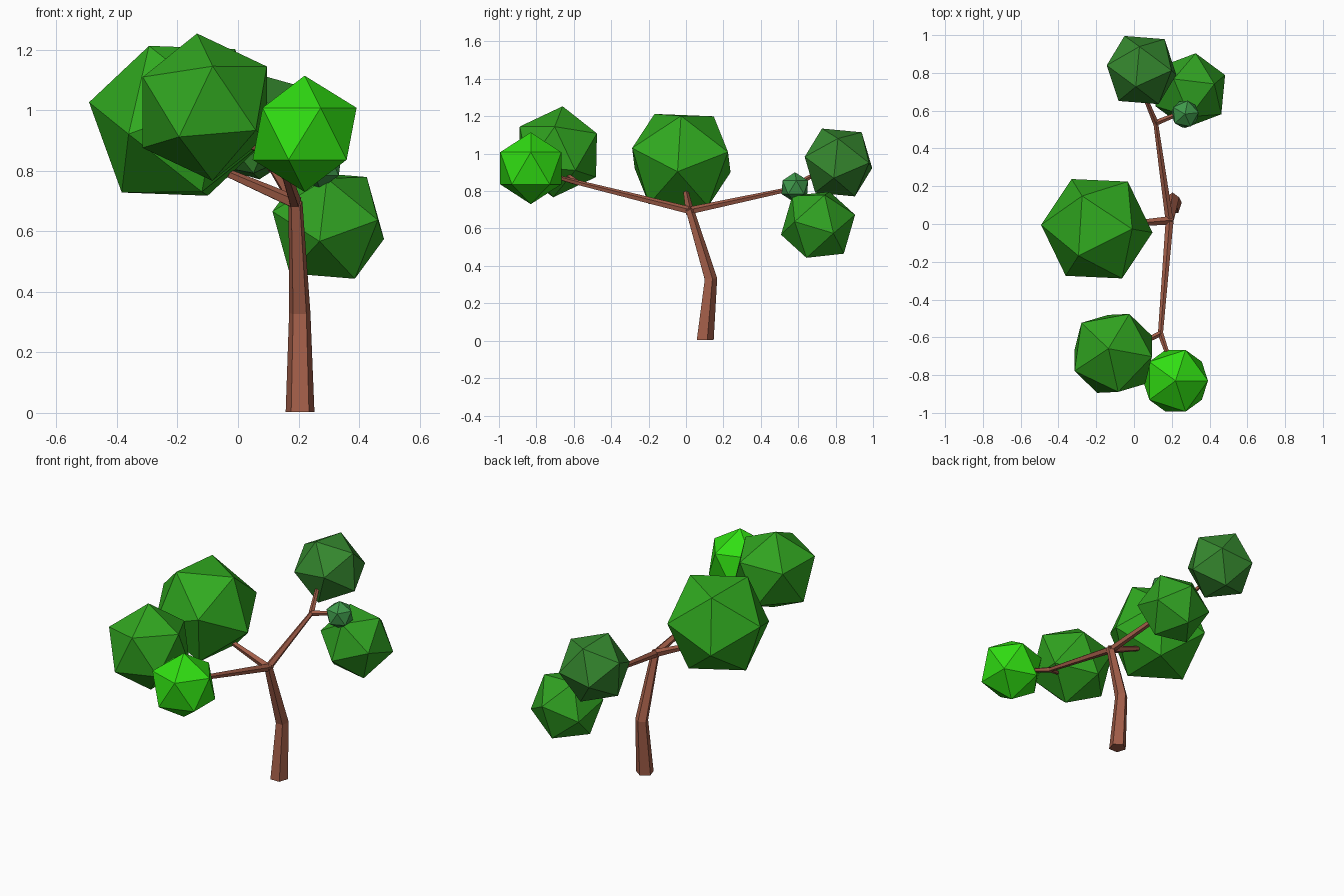
import bpy, bmesh, math
from mathutils import Vector, Matrix

if "Cube" in bpy.data.objects:
    bpy.data.objects.remove(bpy.data.objects["Cube"])


def material(name, rgb):
    m = bpy.data.materials.new(name)
    m.diffuse_color = (*rgb, 1)
    m.use_nodes = True
    m.node_tree.nodes["Principled BSDF"].inputs["Base Color"].default_value = m.diffuse_color
    return m


def finish(bm, name, mat):
    bmesh.ops.recalc_face_normals(bm, faces=bm.faces)
    me = bpy.data.meshes.new(name)
    bm.to_mesh(me)
    bm.free()
    me.materials.append(mat)
    ob = bpy.data.objects.new(name, me)
    bpy.context.collection.objects.link(ob)
    return ob


def limb(name, points, radii, mat, flat_base=False, sides=5):
    """Faceted tapering tube through the given points."""
    pts = [Vector(p) for p in points]
    bm = bmesh.new()
    rings = []
    for i, (p, r) in enumerate(zip(pts, radii)):
        d = (pts[min(i + 1, len(pts) - 1)] - pts[max(i - 1, 0)]).normalized()
        if flat_base and i == 0:
            d = Vector((0, 0, 1))
        ref = Vector((0, 1, 0)) if abs(d.z) > 0.8 else Vector((0, 0, 1))
        u = ref.cross(d).normalized()
        v = d.cross(u)
        ring = []
        for k in range(sides):
            a = math.tau * k / sides + math.pi / 2
            ring.append(bm.verts.new(p + r * (math.cos(a) * u + math.sin(a) * v)))
        rings.append(ring)
    for a, b in zip(rings, rings[1:]):
        for k in range(sides):
            n = (k + 1) % sides
            bm.faces.new((a[k], a[n], b[n], b[k]))
    bm.faces.new(rings[0])
    bm.faces.new(rings[-1])
    return finish(bm, name, mat)


def frame(a, b):
    x = Vector(a).normalized()
    z = x.cross(Vector(b)).normalized()
    return Matrix((x, z.cross(x), z)).transposed()


def leaf_clump(name, centre, radius, corner, next_corner, rgb):
    """Icosahedron turned so two neighbouring corners point as given."""
    bm = bmesh.new()
    bmesh.ops.create_icosphere(bm, subdivisions=1, radius=radius)
    top = max(bm.verts, key=lambda v: v.co.z)
    near = top.link_edges[0].other_vert(top)
    rot = frame(corner, next_corner) @ frame(top.co, near.co).transposed()
    bm.transform(Matrix.Translation(centre) @ rot.to_4x4())
    return finish(bm, name, material(name + "_green", rgb))


bark = material("bark", (0.36, 0.11, 0.065))

# Bent trunk
fork = (0.19, 0.02, 0.695)
limb("trunk", [(0.205, 0.098, 0.003), (0.204, 0.13, 0.33), fork],
     [0.05, 0.037, 0.024], bark, flat_base=True)

# Three main branches
back_fork = (0.115, 0.535, 0.805)
front_fork = (0.14, -0.58, 0.845)
limb("left_branch", [(0.2, 0.02, 0.69), (-0.03, 0.0, 0.79)], [0.024, 0.015], bark)
limb("back_branch", [(0.19, 0.0, 0.69), back_fork], [0.022, 0.013], bark)
limb("front_branch", [(0.19, 0.04, 0.69), front_fork], [0.022, 0.014], bark)

# Twigs reaching into the leaves
for name, start, end in [
    ("back_upper_twig", back_fork, (0.05, 0.69, 0.89)),
    ("back_side_twig", back_fork, (0.25, 0.59, 0.82)),
    ("front_left_twig", front_fork, (0.02, -0.64, 0.89)),
    ("front_right_twig", front_fork, (0.185, -0.71, 0.88)),
]:
    limb(name, [start, end], [0.016, 0.011], bark)

# Leaf clumps
leaf_clump("left_leaves", (-0.197, -0.025, 0.965), 0.302,
           (-0.29, 0.02, 0.06), (-0.07, -0.157, 0.26), (0.03, 0.40, 0.014))
leaf_clump("front_left_leaves", (-0.11, -0.685, 1.01), 0.246,
           (-0.025, 0.025, 0.24), (0.22, -0.02, 0.125), (0.03, 0.37, 0.014))
leaf_clump("front_right_leaves", (0.22, -0.83, 0.922), 0.192,
           (0, 0, 1), (0.89, 0, 0.45), (0.03, 0.73, 0.006))
leaf_clump("back_upper_leaves", (0.04, 0.815, 0.953), 0.204,
           (-0.09, 0.18, -0.03), (-0.01, 0.12, 0.158), (0.036, 0.25, 0.028))
leaf_clump("back_lower_leaves", (0.298, 0.706, 0.62), 0.207,
           (0.19, 0.085, -0.047), (0.02, 0.19, 0.054), (0.03, 0.36, 0.016))
leaf_clump("small_leaves", (0.27, 0.582, 0.82), 0.081,
           (0, 0, 1), (0.9, 0.1, 0.45), (0.05, 0.32, 0.07))
